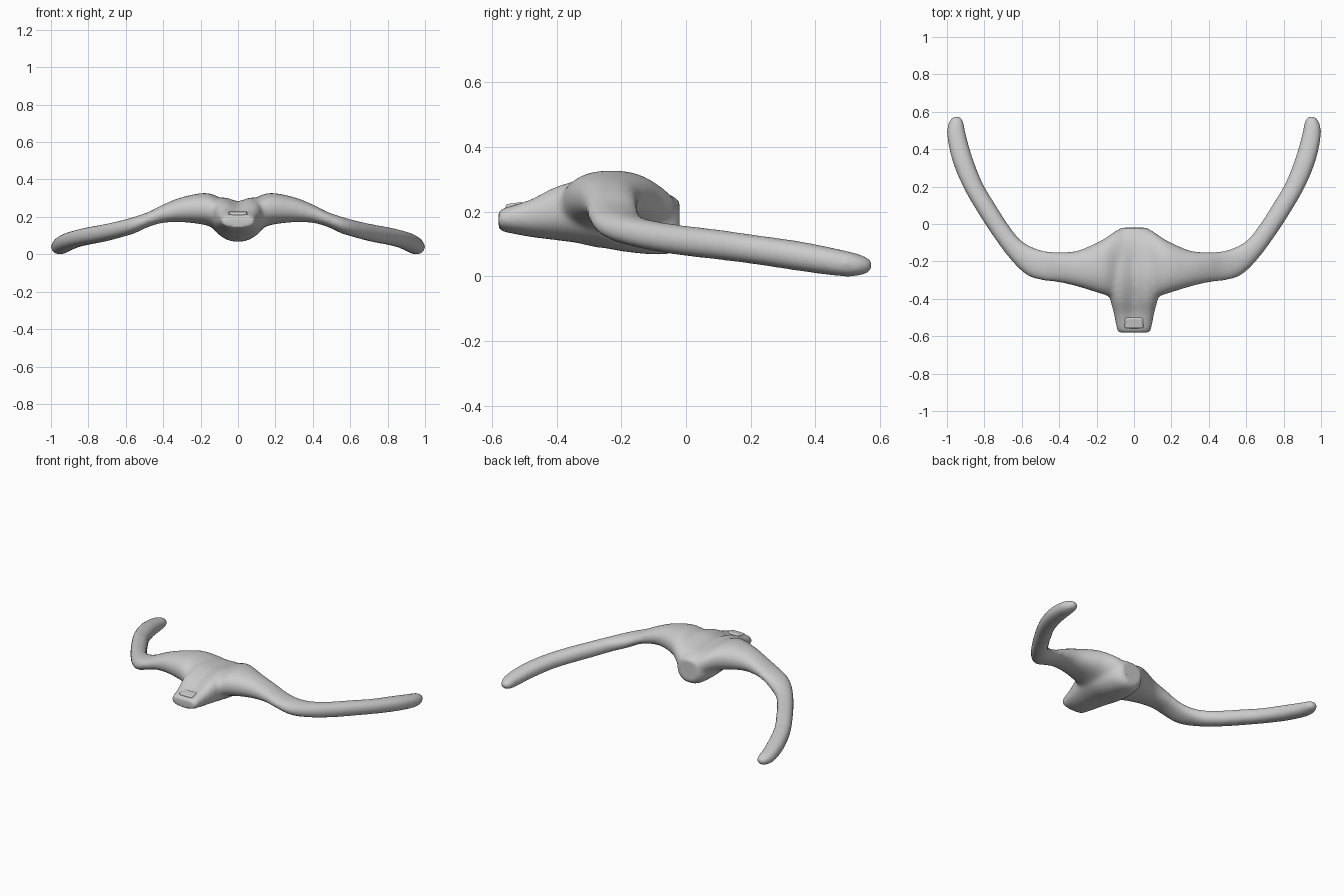
import bpy, bmesh, math
from mathutils import Vector

if "Cube" in bpy.data.objects:
    bpy.data.objects.remove(bpy.data.objects["Cube"])


def catmull(rows, steps):
    """Smoothly resample a list of parameter rows."""
    out = []
    n = len(rows)
    for i in range(n - 1):
        p0, p1, p2, p3 = rows[max(i - 1, 0)], rows[i], rows[i + 1], rows[min(i + 2, n - 1)]
        for s in range(steps):
            t = s / steps
            out.append([0.5 * (2 * b + (c - a) * t + (2 * a - 5 * b + 4 * c - d) * t * t
                               + (3 * b - a - 3 * c + d) * t ** 3)
                        for a, b, c, d in zip(p0, p1, p2, p3)])
    out.append(list(rows[-1]))
    return out


def loft(name, rings):
    bm = bmesh.new()
    loops = [[bm.verts.new(p) for p in r] for r in rings]
    n = len(loops[0])
    for a, b in zip(loops, loops[1:]):
        for i in range(n):
            j = (i + 1) % n
            bm.faces.new((a[i], a[j], b[j], b[i]))
    bm.faces.new(loops[0])
    bm.faces.new(loops[-1])
    bmesh.ops.recalc_face_normals(bm, faces=bm.faces)
    me = bpy.data.meshes.new(name)
    bm.to_mesh(me)
    bm.free()
    ob = bpy.data.objects.new(name, me)
    bpy.context.collection.objects.link(ob)
    return ob


def power(v, e):
    return math.copysign(abs(v) ** e, v)


N = 40
ANG = [2 * math.pi * i / N for i in range(N)]

# Wing: leading edge x,y / trailing edge x,y / bottom z, top z
half = [
    (0.00, -0.40, 0.00, -0.03, 0.085, 0.278),
    (0.08, -0.40, 0.08, -0.028, 0.115, 0.297),
    (0.17, -0.375, 0.17, -0.085, 0.155, 0.328),
    (0.30, -0.335, 0.30, -0.142, 0.172, 0.305),
    (0.40, -0.312, 0.40, -0.15, 0.168, 0.266),
    (0.48, -0.303, 0.47, -0.145, 0.148, 0.228),
    (0.57, -0.275, 0.54, -0.125, 0.112, 0.200),
    (0.66, -0.19, 0.61, -0.082, 0.088, 0.178),
    (0.76, -0.055, 0.675, 0.00, 0.067, 0.160),
    (0.85, 0.085, 0.745, 0.11, 0.052, 0.145),
    (0.92, 0.21, 0.81, 0.22, 0.037, 0.128),
    (0.975, 0.35, 0.865, 0.36, 0.016, 0.108),
    (1.0, 0.48, 0.90, 0.485, 0.000, 0.082),
    (0.99, 0.545, 0.913, 0.55, 0.004, 0.065),
    (0.965, 0.577, 0.938, 0.579, 0.022, 0.047),
]
mirrored = [(-r[0], r[1], -r[2], r[3], r[4], r[5]) for r in half[:0:-1]]
rings = []
for ox, oy, ix, iy, zb, zt in catmull(mirrored + half, 5):
    o, i = Vector((ox, oy, 0)), Vector((ix, iy, 0))
    mid, chord = (o + i) / 2, (o - i) / 2
    rings.append([mid + chord * power(math.cos(a), 0.9)
                  + Vector((0, 0, (zb + zt) / 2 + (zt - zb) / 2 * power(math.sin(a), 0.9)))
                  for a in ANG])
body = loft("handlebar_body", rings)

# Stem: y, half width, bottom z, top z, groove depth
stem_rows = [
    (-0.58, 0.088, 0.142, 0.207, 0.000),
    (-0.55, 0.095, 0.135, 0.222, 0.008),
    (-0.48, 0.108, 0.122, 0.250, 0.022),
    (-0.40, 0.128, 0.112, 0.290, 0.028),
    (-0.30, 0.150, 0.098, 0.312, 0.025),
    (-0.20, 0.145, 0.078, 0.308, 0.022),
    (-0.10, 0.120, 0.068, 0.283, 0.010),
    (-0.045, 0.095, 0.072, 0.250, 0.000),
    (-0.02, 0.072, 0.095, 0.235, 0.000),
]
rings = []
for y, w, zb, zt, g in catmull(stem_rows, 5):
    ring = []
    zm = (zb + zt) / 2
    for a in ANG:
        c, s = power(math.cos(a), 0.7), power(math.sin(a), 0.7)
        taper = 1 - 0.22 * max(0, -s) ** 2
        groove = g * 1.3 * math.exp(-(c * w / 0.05) ** 2) if s > 0 else 0
        ring.append((c * w * taper, y, zm + s * (zt - zb) / 2 - groove))
    rings.append(ring)
stem = loft("stem", rings)

# Blend stem and wing into one skin
bpy.context.view_layer.objects.active = body
body.select_set(True)
stem.select_set(True)
bpy.ops.object.join()
rm = body.modifiers.new("blend", 'REMESH')
rm.mode = 'VOXEL'
rm.voxel_size = 0.01
rm.use_smooth_shade = True
sm = body.modifiers.new("soften", 'SMOOTH')
sm.factor = 0.5
sm.iterations = 14


def box(name, loc, size, bevel):
    bpy.ops.mesh.primitive_cube_add(size=1, location=loc)
    ob = bpy.context.object
    ob.name = name
    ob.scale = size
    bpy.ops.object.transform_apply(location=False, rotation=False, scale=True)
    m = ob.modifiers.new("round", 'BEVEL')
    m.width = bevel
    m.segments = 3
    return ob


# Front slot plate and small top clamp lip
box("front_slot_plate", (0, -0.572, 0.162), (0.06, 0.014, 0.028), 0.002)
lip = box("top_clamp_lip", (0, -0.528, 0.212), (0.10, 0.06, 0.03), 0.01)
lip.rotation_euler.x = math.radians(8)

# Round cap and rim at the back
bpy.ops.mesh.primitive_cylinder_add(vertices=48, radius=0.052, depth=0.02,
                                    location=(0, -0.03, 0.165), rotation=(math.pi / 2, 0, 0))
bpy.context.object.name = "rear_cap"
bpy.ops.object.shade_smooth_by_angle()
